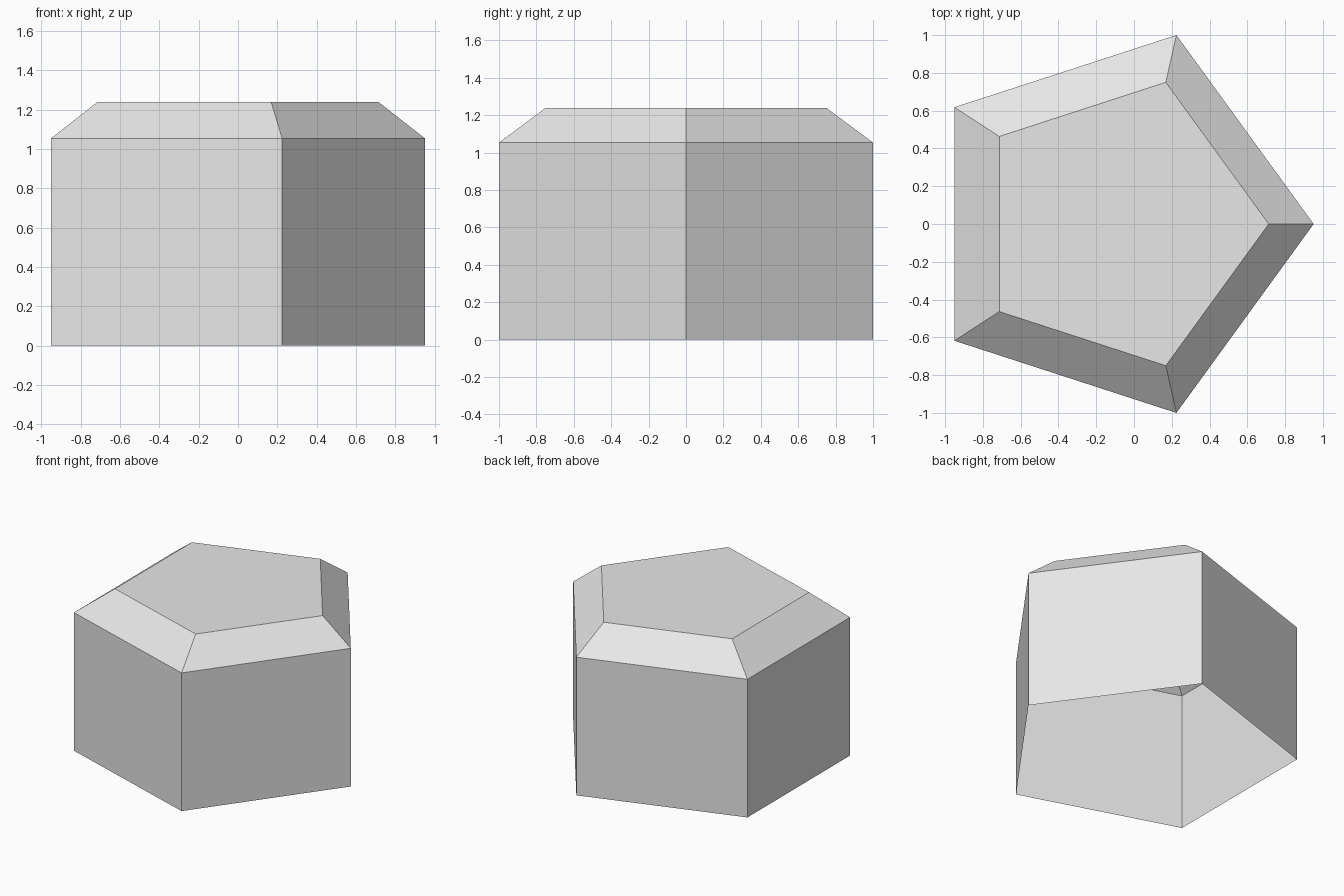
import bpy, bmesh, math

# Remove the default cube
cube = bpy.data.objects.get("Cube")
if cube:
    bpy.data.objects.remove(cube, do_unlink=True)

SIDES = 5
RADIUS = 1 / math.sin(math.radians(72))
OFFSET = RADIUS * (1 - math.cos(math.radians(36))) / 2  # centres the width on x = 0
# Levels from the open base upward: height, scale
LEVELS = [(0, 1), (1.053, 1), (1.239, 0.75)]

# Plain grey finish
grey = bpy.data.materials.new("light_grey")
grey.use_nodes = True
grey.diffuse_color = (0.8, 0.8, 0.8, 1)
grey.node_tree.nodes["Principled BSDF"].inputs["Base Color"].default_value = (0.8, 0.8, 0.8, 1)


def ring(bm, z, scale):
    """Add one pentagon of vertices with a corner on +x."""
    angles = [math.tau * i / SIDES for i in range(SIDES)]
    return [bm.verts.new(((RADIUS * math.cos(a) - OFFSET) * scale,
                          RADIUS * math.sin(a) * scale, z)) for a in angles]


# Thin pentagonal shell: upright walls, sloped shoulder, flat top, open bottom
bm = bmesh.new()
rings = [ring(bm, z, s) for z, s in LEVELS]
for low, high in zip(rings, rings[1:]):
    for i in range(SIDES):
        j = (i + 1) % SIDES
        bm.faces.new((low[i], low[j], high[j], high[i]))
bm.faces.new(rings[-1])

mesh = bpy.data.meshes.new("pentagonal_shell")
bm.to_mesh(mesh)
bm.free()
mesh.materials.append(grey)
shell = bpy.data.objects.new("pentagonal_shell", mesh)
bpy.context.collection.objects.link(shell)
